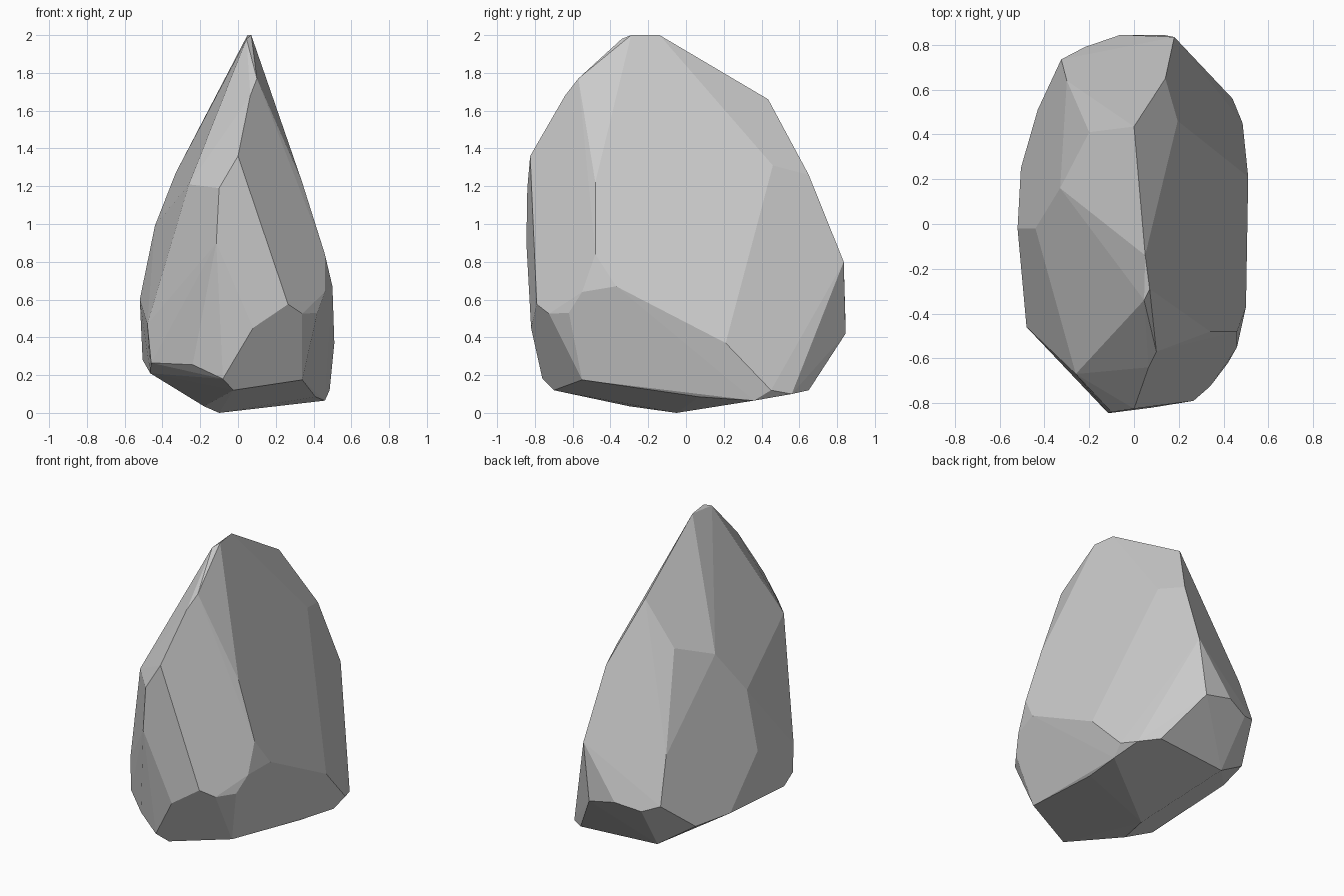
import bpy, bmesh, math

# Corner points of the chipped stone, grouped from the crest down to the base
crest = [(.05, -.14, 2), (.07, -.29, 2), (.045, -.34, 1.98), (.10, -.57, 1.77),
         (.065, -.64, 1.68), (0, .435, 1.66)]
shoulder = [(0, -.825, 1.36), (-.10, -.84, 1.19), (-.26, -.67, 1.21), (-.33, .16, 1.27),
            (-.20, .41, 1.37), (.195, .46, 1.31), (.14, .65, 1.26), (.34, -.48, 1.22)]
waist = [(-.115, -.845, .90), (-.44, -.02, .99), (-.52, -.02, .60), (-.30, .64, .76),
         (.18, .835, .80), (.46, -.48, .84), (.50, -.37, .67), (.46, -.55, .64),
         (.42, -.62, .53), (.34, -.725, .525), (.265, -.79, .575)]
foot = [(.08, -.82, .45), (-.48, -.46, .47), (-.325, .735, .46), (-.22, .79, .42),
        (-.06, .845, .46), (.13, .845, .42), (.51, .21, .37), (-.43, .51, .27),
        (-.505, .25, .28), (-.46, -.48, .265), (-.24, -.69, .255)]
base = [(-.08, -.76, .18), (-.025, -.70, .12), (.34, -.55, .175), (.41, .07, .085),
        (.46, .36, .065), (.485, .45, .12), (.44, .56, .10), (.33, .65, .12),
        (-.20, .59, .12), (-.465, -.38, .21), (-.18, -.30, .035), (-.10, -.05, 0)]

# Wrap the corners in a convex skin and merge nearly flat facets
bm = bmesh.new()
for ring in (crest, shoulder, waist, foot, base):
    for p in ring:
        bm.verts.new(p)
bmesh.ops.convex_hull(bm, input=bm.verts[:])
bmesh.ops.delete(bm, geom=[v for v in bm.verts if not v.link_faces], context='VERTS')
bmesh.ops.dissolve_limit(bm, angle_limit=math.radians(2), verts=bm.verts[:], edges=bm.edges[:])
bmesh.ops.recalc_face_normals(bm, faces=bm.faces[:])

mesh = bpy.data.meshes.new("rock")
bm.to_mesh(mesh)
bm.free()
bpy.context.collection.objects.link(bpy.data.objects.new("rock", mesh))
